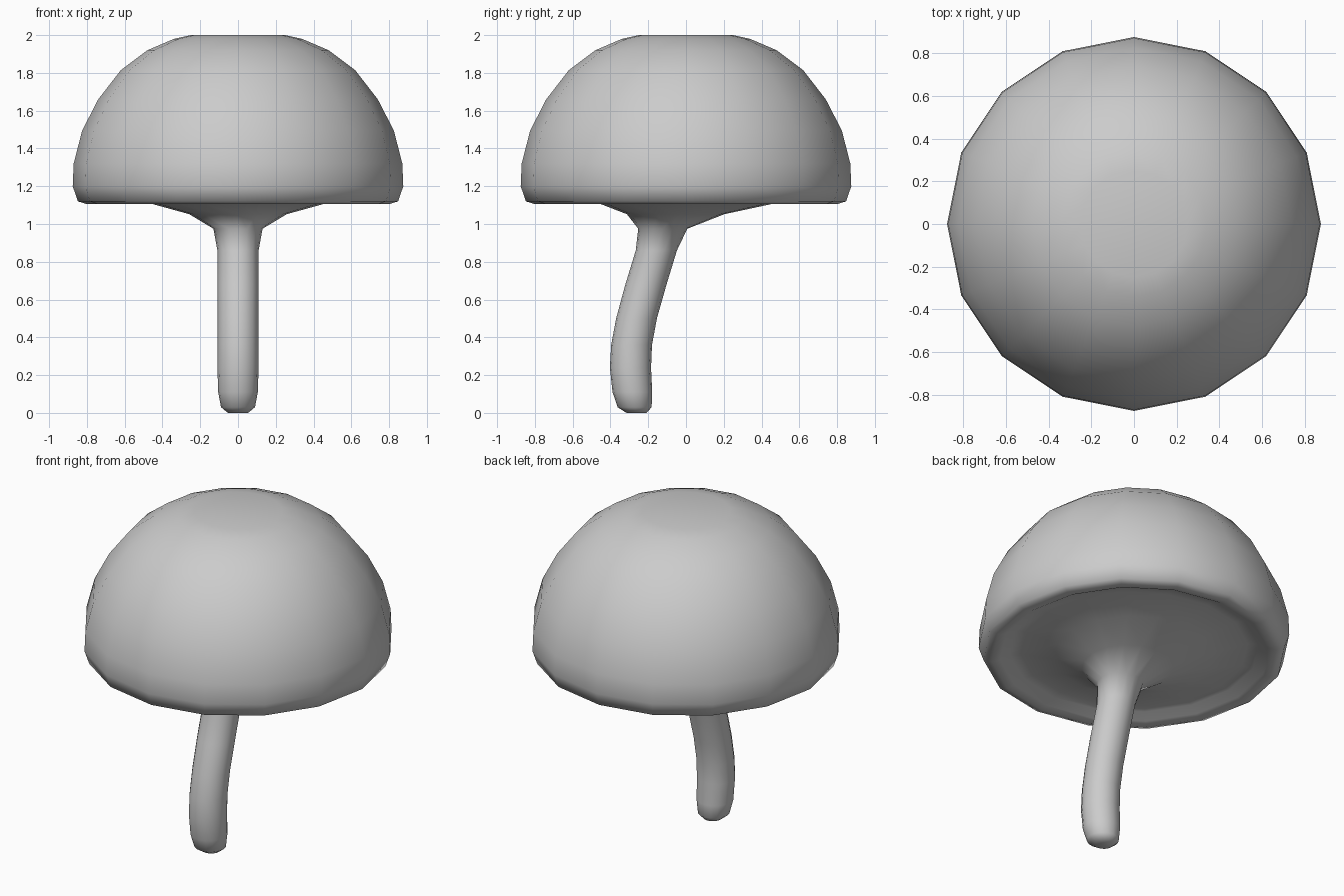
import bpy, bmesh
from math import cos, sin, pi

if "Cube" in bpy.data.objects:
    bpy.data.objects.remove(bpy.data.objects["Cube"])

SIDES = 16

# Rings from crown to foot: radius, centre y, height
cap = [(0.25, 0, 2.0), (0.34, 0, 1.98), (0.48, 0, 1.92), (0.62, 0, 1.815),
       (0.74, 0, 1.66), (0.825, 0, 1.495), (0.87, 0, 1.32), (0.875, 0, 1.2),
       (0.848, 0, 1.12), (0.80, 0, 1.105)]
underside = [(0.755, 0, 1.115), (0.70, 0, 1.145), (0.64, 0, 1.15),
             (0.45, 0, 1.105), (0.258, -0.055, 1.052), (0.13, -0.123, 0.975)]
stem = [(0.109, -0.157, 0.86), (0.109, -0.212, 0.68), (0.108, -0.262, 0.5),
        (0.108, -0.288, 0.36), (0.109, -0.294, 0.24), (0.105, -0.284, 0.11),
        (0.09, -0.272, 0.03), (0.053, -0.262, 0.0)]


def ring_skin(name, rings):
    """Skin a stack of circles into one closed smooth mesh."""
    bm = bmesh.new()
    loops = [[bm.verts.new((r * cos(2 * pi * i / SIDES),
                            y + r * sin(2 * pi * i / SIDES), z))
              for i in range(SIDES)] for r, y, z in rings]
    for a, b in zip(loops, loops[1:]):
        for i in range(SIDES):
            j = (i + 1) % SIDES
            bm.faces.new((a[i], b[i], b[j], a[j]))
    bm.faces.new(loops[0])
    bm.faces.new(loops[-1][::-1])
    bmesh.ops.recalc_face_normals(bm, faces=bm.faces)
    for f in bm.faces:
        f.smooth = True
    mesh = bpy.data.meshes.new(name)
    bm.to_mesh(mesh)
    bm.free()
    obj = bpy.data.objects.new(name, mesh)
    bpy.context.collection.objects.link(obj)
    return obj


# Domed cap, grooved underside and bent stem as one continuous skin
ring_skin("mushroom", cap + underside + stem)
